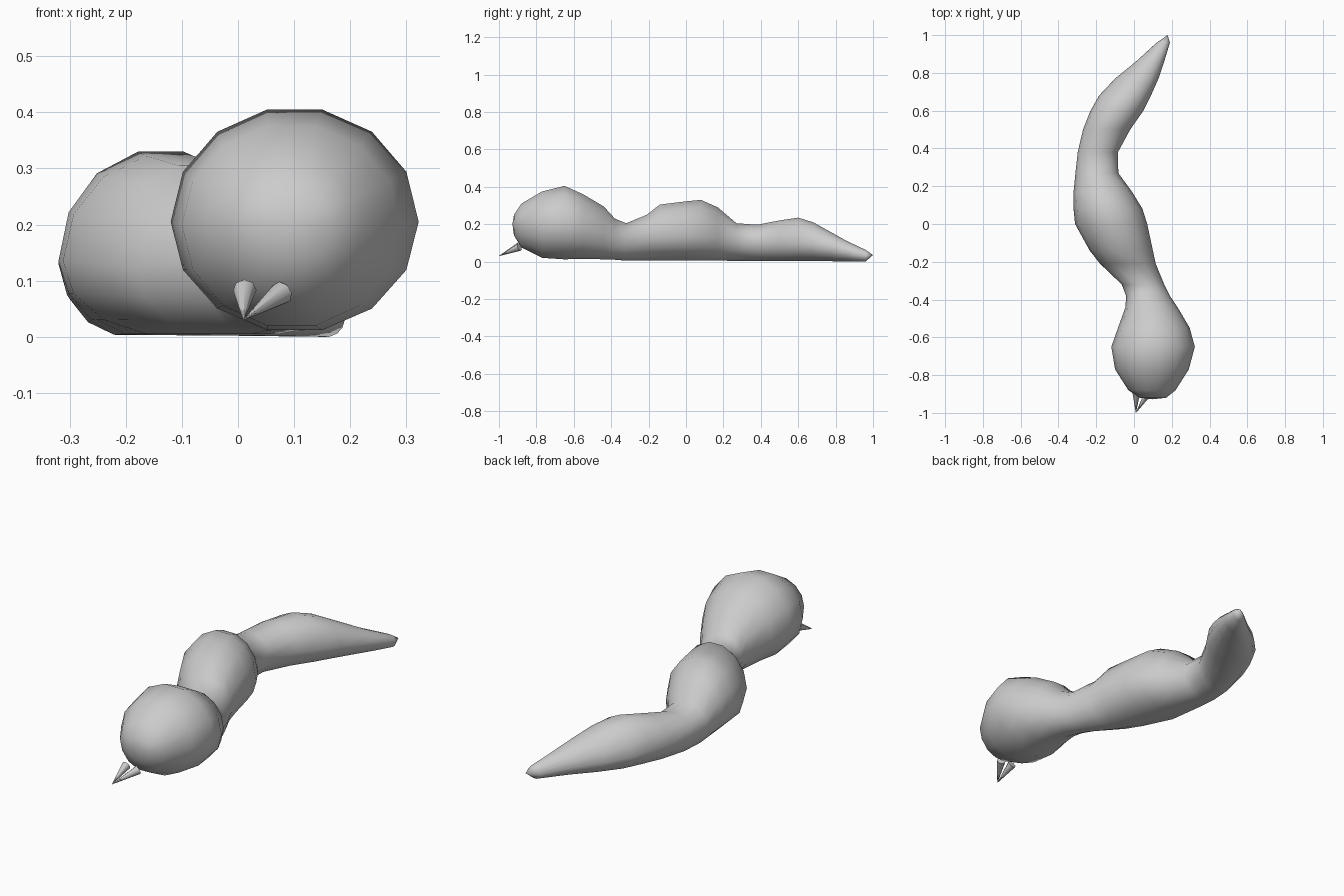
import bpy, bmesh, math
from mathutils import Vector

# Body stations: y, left x, right x, bottom z, widest z, top z
STATIONS = [
    (-0.92, 0.03, 0.17, 0.14, 0.205, 0.25),
    (-0.88, -0.03, 0.22, 0.075, 0.20, 0.31),
    (-0.77, -0.10, 0.29, 0.02, 0.20, 0.375),
    (-0.65, -0.12, 0.322, 0.012, 0.205, 0.405),
    (-0.55, -0.085, 0.295, 0.015, 0.18, 0.36),
    (-0.44, -0.045, 0.23, 0.012, 0.15, 0.295),
    (-0.38, -0.042, 0.19, 0.01, 0.125, 0.23),
    (-0.32, -0.065, 0.16, 0.005, 0.11, 0.205),
    (-0.21, -0.18, 0.115, 0.005, 0.12, 0.25),
    (-0.14, -0.235, 0.10, 0.005, 0.13, 0.305),
    (0.00, -0.312, 0.07, 0.005, 0.135, 0.322),
    (0.08, -0.32, 0.045, 0.005, 0.135, 0.33),
    (0.17, -0.32, -0.01, 0.005, 0.13, 0.29),
    (0.27, -0.31, -0.083, 0.004, 0.115, 0.205),
    (0.38, -0.298, -0.085, 0.003, 0.11, 0.197),
    (0.50, -0.27, -0.02, 0.003, 0.105, 0.22),
    (0.60, -0.23, 0.05, 0.003, 0.10, 0.235),
    (0.68, -0.185, 0.09, 0.002, 0.09, 0.21),
    (0.77, -0.10, 0.13, 0.002, 0.075, 0.16),
    (0.86, 0.01, 0.16, 0.001, 0.055, 0.11),
    (0.96, 0.12, 0.19, 0.0, 0.03, 0.063),
]
SIDES = 14


def finish(name, bm, angle):
    bmesh.ops.recalc_face_normals(bm, faces=bm.faces[:])
    mesh = bpy.data.meshes.new(name)
    bm.to_mesh(mesh)
    bm.free()
    ob = bpy.data.objects.new(name, mesh)
    bpy.context.collection.objects.link(ob)
    bpy.ops.object.select_all(action='DESELECT')
    ob.select_set(True)
    bpy.context.view_layer.objects.active = ob
    bpy.ops.object.shade_smooth_by_angle(angle=math.radians(angle))
    return ob


# Segmented worm body, lofted from nose to tail
bm = bmesh.new()
rings = []
for y, xl, xr, zb, zm, zt in STATIONS:
    cx, rx = (xl + xr) / 2, (xr - xl) / 2
    ring = []
    for i in range(SIDES):
        a = 2 * math.pi * i / SIDES
        s = math.sin(a) / math.sin(math.pi * 3 / 7)
        z = zm + s * ((zt - zm) if s > 0 else (zm - zb))
        ring.append(bm.verts.new((cx + rx * math.cos(a), y, z)))
    rings.append(ring)
for r0, r1 in zip(rings, rings[1:]):
    for i in range(SIDES):
        j = (i + 1) % SIDES
        bm.faces.new((r0[i], r0[j], r1[j], r1[i]))
for ring, tip in ((rings[0], (0.10, -0.928, 0.20)), (rings[-1], (0.178, 1.0, 0.035))):
    v = bm.verts.new(tip)
    for i in range(SIDES):
        bm.faces.new((ring[i], ring[(i + 1) % SIDES], v))
finish("body", bm, 80)

# Pair of mandibles meeting at one point
TIP = Vector((0.01, -1.0, 0.03))
for name, base in (("mandible_left", (0.012, -0.89, 0.083)),
                   ("mandible_right", (0.078, -0.89, 0.078))):
    axis = TIP - Vector(base)
    bm = bmesh.new()
    bmesh.ops.create_cone(bm, cap_ends=True, segments=8, radius1=0.021,
                          radius2=0.0005, depth=axis.length)
    rot = axis.to_track_quat('Z', 'Y').to_matrix()
    for v in bm.verts:
        v.co = rot @ v.co + (TIP + Vector(base)) / 2
    finish(name, bm, 50)
